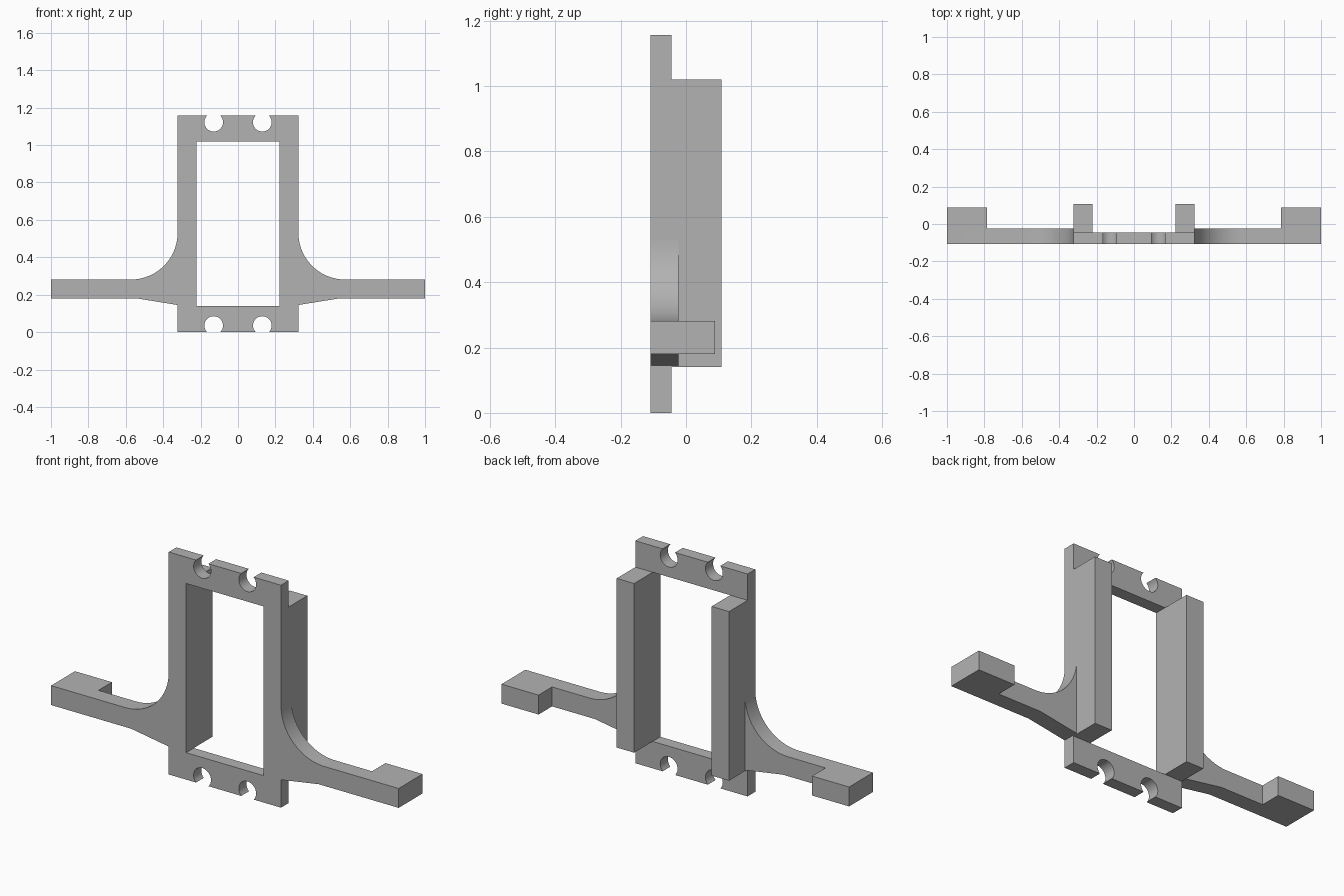
import bpy, bmesh, math

if "Cube" in bpy.data.objects:
    bpy.data.objects.remove(bpy.data.objects["Cube"])

grey = bpy.data.materials.new("grey plastic")
grey.diffuse_color = (0.45, 0.45, 0.45, 1)
grey.use_nodes = True
grey.node_tree.nodes["Principled BSDF"].inputs["Base Color"].default_value = grey.diffuse_color

FRONT = -0.108            # shared front plane
HALF_W, IN_W = 0.323, 0.223
TOP, WIN_LO, WIN_HI = 1.157, 0.14, 1.02


def arc(cx, cz, r, a0, a1, n):
    return [(cx + r * math.cos(a0 + (a1 - a0) * i / n),
             cz + r * math.sin(a0 + (a1 - a0) * i / n)) for i in range(n + 1)]


def rect(x0, x1, z0, z1):
    return [(x0, z0), (x1, z0), (x1, z1), (x0, z1)]


def mirrored_part(name, profile, y0, y1):
    """Extrude an x-z profile from y0 to y1 and mirror it across x = 0."""
    bm = bmesh.new()
    face = bm.faces.new([bm.verts.new((x, y0, z)) for x, z in profile])
    ext = bmesh.ops.extrude_face_region(bm, geom=[face], use_keep_orig=True)
    for v in ext["geom"]:
        if isinstance(v, bmesh.types.BMVert):
            v.co.y = y1
    bmesh.ops.recalc_face_normals(bm, faces=bm.faces)
    # open the centre seam so both halves weld together
    seam = [f for f in bm.faces if all(abs(v.co.x) < 1e-6 for v in f.verts)]
    bmesh.ops.delete(bm, geom=seam, context='FACES')
    mesh = bpy.data.meshes.new(name)
    bm.to_mesh(mesh)
    bm.free()
    mesh.materials.append(grey)
    ob = bpy.data.objects.new(name, mesh)
    bpy.context.collection.objects.link(ob)
    bpy.ops.object.select_all(action='DESELECT')
    ob.select_set(True)
    bpy.context.view_layer.objects.active = ob
    bpy.ops.object.shade_smooth_by_angle(angle=math.radians(30))
    ob.modifiers.new("Mirror", 'MIRROR').use_axis[0] = True
    return ob


# Front frame with open round notches in the top and bottom bars
NX, NZ, NR = 0.13, 0.035, 0.05
a = math.asin(NZ / NR)
frame = [(0, 0)]
frame += arc(NX, NZ, NR, math.pi + a, -a, 24)
frame += [(HALF_W, 0), (HALF_W, TOP)]
frame += arc(NX, TOP - NZ, NR, a, -math.pi - a, 24)
frame += [(0, TOP), (0, WIN_HI), (IN_W, WIN_HI), (IN_W, WIN_LO), (0, WIN_LO)]
mirrored_part("front_frame", frame, FRONT, -0.045)

# Deep rails behind the uprights
mirrored_part("side_rails", rect(IN_W, HALF_W, WIN_LO, WIN_HI), -0.045, 0.108)

# Side arms with a curved fillet above and a sloped gusset below
arm = [(HALF_W, 0.145), (0.54, 0.18), (1, 0.18), (1, 0.281)]
arm += arc(HALF_W + 0.25, 0.531, 0.25, -math.pi / 2, -math.pi, 24)
mirrored_part("side_arms", arm, FRONT, -0.023)

# Blocks behind the arm tips
mirrored_part("arm_end_blocks", rect(0.787, 1, 0.18, 0.281), -0.023, 0.088)
